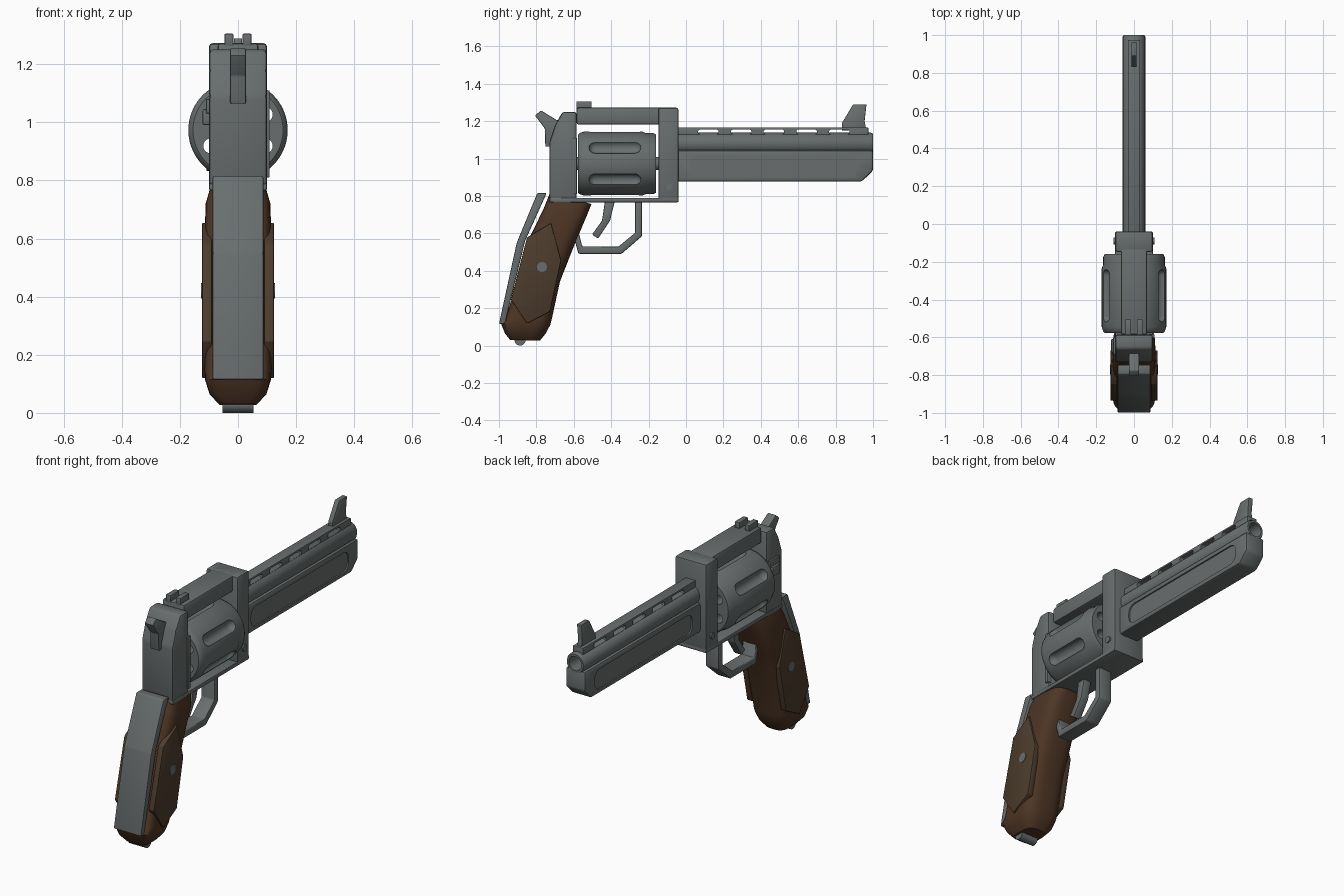
import bpy, bmesh
from math import sin, cos, pi, radians, copysign

cube = bpy.data.objects.get("Cube")
if cube:
    bpy.data.objects.remove(cube, do_unlink=True)


def material(name, rgb):
    m = bpy.data.materials.new(name)
    m.use_nodes = True
    m.diffuse_color = (*rgb, 1)
    m.node_tree.nodes["Principled BSDF"].inputs["Base Color"].default_value = (*rgb, 1)
    return m


STEEL = material("gunmetal grey", (0.14, 0.155, 0.155))
WOOD = material("dark walnut", (0.075, 0.036, 0.018))
PANEL = material("olive walnut", (0.075, 0.046, 0.026))
parts = []


def loft(name, rings, mat=STEEL, bevel=0.0, segments=2):
    """Skin a list of equal-length rings and cap both ends."""
    bm = bmesh.new()
    rows = [[bm.verts.new(p) for p in ring] for ring in rings]
    n = len(rows[0])
    for a, b in zip(rows, rows[1:]):
        for i in range(n):
            j = (i + 1) % n
            bm.faces.new((a[i], a[j], b[j], b[i]))
    bm.faces.new(rows[0][::-1])
    bm.faces.new(rows[-1])
    bmesh.ops.recalc_face_normals(bm, faces=bm.faces)
    if bevel:
        bmesh.ops.bevel(bm, geom=bm.edges[:], offset=bevel, segments=segments,
                        profile=0.5, affect='EDGES', clamp_overlap=True)
    mesh = bpy.data.meshes.new(name)
    bm.to_mesh(mesh)
    bm.free()
    mesh.materials.append(mat)
    ob = bpy.data.objects.new(name, mesh)
    bpy.context.collection.objects.link(ob)
    parts.append(ob)
    return ob


def prism(name, outline, x0, x1, mat=STEEL, bevel=0.0, segments=2):
    """Side outline in (y, z) extruded across x."""
    return loft(name, [[(x, y, z) for y, z in outline] for x in (x0, x1)], mat, bevel, segments)


def box(name, x0, x1, y0, y1, z0, z1, mat=STEEL, bevel=0.0):
    return prism(name, [(y0, z0), (y1, z0), (y1, z1), (y0, z1)], x0, x1, mat, bevel)


def lathe(name, profile, cx, cz, n=48):
    """Turned part along y from (y, radius) pairs."""
    return loft(name, [[(cx + r * cos(2 * pi * i / n), y, cz + r * sin(2 * pi * i / n))
                        for i in range(n)] for y, r in profile])


def disc(name, y, z, r, x0, x1, n=24):
    return prism(name, [(y + r * cos(2 * pi * i / n), z + r * sin(2 * pi * i / n))
                        for i in range(n)], x0, x1)


def rounded(y0, y1, z0, z1, r, steps=5):
    """Rounded rectangle outline."""
    pts = []
    corners = [(y1 - r, z1 - r), (y0 + r, z1 - r), (y0 + r, z0 + r), (y1 - r, z0 + r)]
    for k, (cy, cz) in enumerate(corners):
        for s in range(steps + 1):
            a = pi / 2 * (k + s / steps)
            pts.append((cy + r * cos(a), cz + r * sin(a)))
    return pts


def cut(target, cutters):
    for c in cutters:
        mod = target.modifiers.new("cut", 'BOOLEAN')
        mod.operation = 'DIFFERENCE'
        mod.solver = 'EXACT'
        mod.object = c
        bpy.context.view_layer.objects.active = target
        bpy.ops.object.modifier_apply(modifier=mod.name)
        parts.remove(c)
        bpy.data.objects.remove(c, do_unlink=True)


# Barrel with open bore
BZ = 1.08
barrel = lathe("barrel", [(-0.08, 0.058), (0.99, 0.058), (1.0, 0.052)], 0, BZ)
cut(barrel, [lathe("bore_cutter", [(0.6, 0.04), (1.1, 0.04)], 0, BZ, 32)])

# Underlug with a recessed panel on each side
lug = prism("barrel_underlug", [(-0.06, 0.877), (0.94, 0.877), (1.0, 0.935),
                                (1.0, 1.045), (-0.06, 1.045)], -0.062, 0.062, bevel=0.012)
cut(lug, [prism("panel_cutter", rounded(0.03, 0.91, 0.902, 1.016, 0.045),
                s * 0.054, s * 0.1) for s in (-1, 1)])
bore_clear = lathe("bore_clear_cutter", [(0.6, 0.04), (1.1, 0.04)], 0, BZ, 32)
cut(lug, [bore_clear])

# Ventilated rib
rib = box("barrel_rib", -0.032, 0.032, -0.06, 0.975, 1.118, 1.166, bevel=0.004)
cut(rib, [prism("slot_cutter", rounded(y, y + 0.11, 1.129, 1.155, 0.012), -0.1, 0.1)
          for y in (0.064, 0.24, 0.415, 0.59, 0.765)])

# Sights
prism("front_sight", [(0.834, 1.15), (0.834, 1.19), (0.893, 1.289), (0.965, 1.289),
                      (0.955, 1.2), (0.965, 1.15)], -0.014, 0.014, bevel=0.003)
for side, s in (("left", 1), ("right", -1)):
    box("rear_sight_" + side, s * 0.016, s * 0.046, -0.585, -0.505, 1.26, 1.305, bevel=0.003)

# Frame
box("frame_front", -0.1, 0.1, -0.148, -0.04, 0.775, 1.272, bevel=0.012)
box("frame_top_strap", -0.07, 0.07, -0.585, -0.06, 1.182, 1.272, bevel=0.01)
box("frame_bottom_plate", -0.1, 0.1, -0.73, -0.04, 0.766, 0.79, bevel=0.006)
prism("frame_rear", [(-0.73, 0.78), (-0.585, 0.78), (-0.585, 1.25), (-0.66, 1.25),
                     (-0.7, 1.18), (-0.73, 1.09)], -0.1, 0.1, bevel=0.014)
for side, s in (("left", 1), ("right", -1)):
    disc("frame_pin_" + side, -0.09, 0.85, 0.018, s * 0.08, s * 0.108)
box("recoil_plate", 0.08, 0.109, -0.605, -0.583, 0.81, 1.11, bevel=0.004)
box("cylinder_latch", -0.122, -0.08, -0.68, -0.61, 0.99, 1.045, bevel=0.006)
box("latch_base", -0.11, -0.08, -0.69, -0.6, 1.03, 1.08, bevel=0.004)

# Fluted cylinder with six chambers
CZ = 0.973
drum = lathe("cylinder", [(-0.577, 0.155), (-0.57, 0.163), (-0.545, 0.171), (-0.235, 0.171),
                          (-0.215, 0.163), (-0.175, 0.163), (-0.16, 0.155)], 0, CZ, 72)
cutters = []
for k in range(6):
    a = radians(30 + 60 * k)
    flute = [(-0.38 + d * 0.105 - copysign(0.035, -d) * sin(t), 0.035 * cos(t))
             for d, angles in ((-1, (1.45, 1.1, 0.7, 0.35, 0)), (1, (0, 0.35, 0.7, 1.1, 1.45)))
             for t in angles]
    cutters.append(lathe("flute_cutter", flute, 0.178 * cos(a), CZ + 0.178 * sin(a), 24))
    cutters.append(lathe("chamber_cutter", [(-0.7, 0.026), (0, 0.026)],
                         0.108 * cos(a), CZ + 0.108 * sin(a), 20))
cut(drum, cutters)
lathe("cylinder_axle", [(-0.6, 0.035), (-0.1, 0.035)], 0, CZ, 24)

# Hammer and trigger
prism("hammer", [(-0.807, 1.23), (-0.775, 1.257), (-0.69, 1.205), (-0.64, 1.2), (-0.64, 1.064),
                 (-0.752, 1.064), (-0.755, 1.16)], -0.027, 0.027, bevel=0.005)
prism("trigger", [(-0.433, 0.775), (-0.38, 0.775), (-0.406, 0.668), (-0.47, 0.572),
                  (-0.502, 0.594), (-0.449, 0.668)], -0.025, 0.025, bevel=0.006)
prism("trigger_guard", [(-0.235, 0.775), (-0.235, 0.585), (-0.345, 0.49), (-0.575, 0.49),
                        (-0.605, 0.6), (-0.575, 0.61), (-0.555, 0.53), (-0.36, 0.53),
                        (-0.272, 0.603), (-0.272, 0.775)], -0.042, 0.042, bevel=0.007)

# Wooden grip: rounded sections given as back point, front point, half width
sections = [((-0.73, 0.81), (-0.505, 0.757), 0.09), ((-0.762, 0.73), (-0.53, 0.695), 0.112),
            ((-0.84, 0.57), (-0.594, 0.545), 0.115), ((-0.89, 0.39), (-0.674, 0.342), 0.115),
            ((-0.965, 0.14), (-0.718, 0.14), 0.115), ((-0.988, 0.115), (-0.726, 0.11), 0.113),
            ((-0.968, 0.065), (-0.75, 0.065), 0.098), ((-0.94, 0.03), (-0.78, 0.027), 0.065)]


def grip_ring(back, front, half, n=40):
    ring = []
    for i in range(n):
        c, s = cos(2 * pi * i / n), sin(2 * pi * i / n)
        power = 0.65 if c > 0 else 0.45
        t = 0.5 + 0.5 * copysign(abs(c) ** power, c)
        ring.append((half * copysign(abs(s) ** power, s),
                     back[0] + t * (front[0] - back[0]), back[1] + t * (front[1] - back[1])))
    return ring


loft("grip", [grip_ring(*s) for s in sections], WOOD)

# Grip side panels and screws
hexagon = [(-0.722, 0.655), (-0.668, 0.455), (-0.727, 0.182), (-0.85, 0.118),
           (-0.936, 0.246), (-0.85, 0.578)]
for side, s in (("left", 1), ("right", -1)):
    prism("grip_panel_" + side, hexagon, s * 0.09, s * 0.124, PANEL, 0.004)
    disc("grip_screw_" + side, -0.77, 0.42, 0.027, s * 0.1, s * 0.127)

# Steel backstrap and butt ring
prism("backstrap", [(-0.795, 0.815), (-0.745, 0.815), (-0.86, 0.56), (-0.968, 0.115),
                    (-1.0, 0.115), (-0.905, 0.55)], -0.087, 0.087, bevel=0.006)
disc("butt_ring", -0.887, 0.03, 0.03, -0.053, 0.053)

# Smooth shading with sharp edges kept
bpy.ops.object.select_all(action='DESELECT')
for ob in parts:
    ob.select_set(True)
bpy.context.view_layer.objects.active = parts[0]
bpy.ops.object.shade_smooth_by_angle(angle=radians(35))
